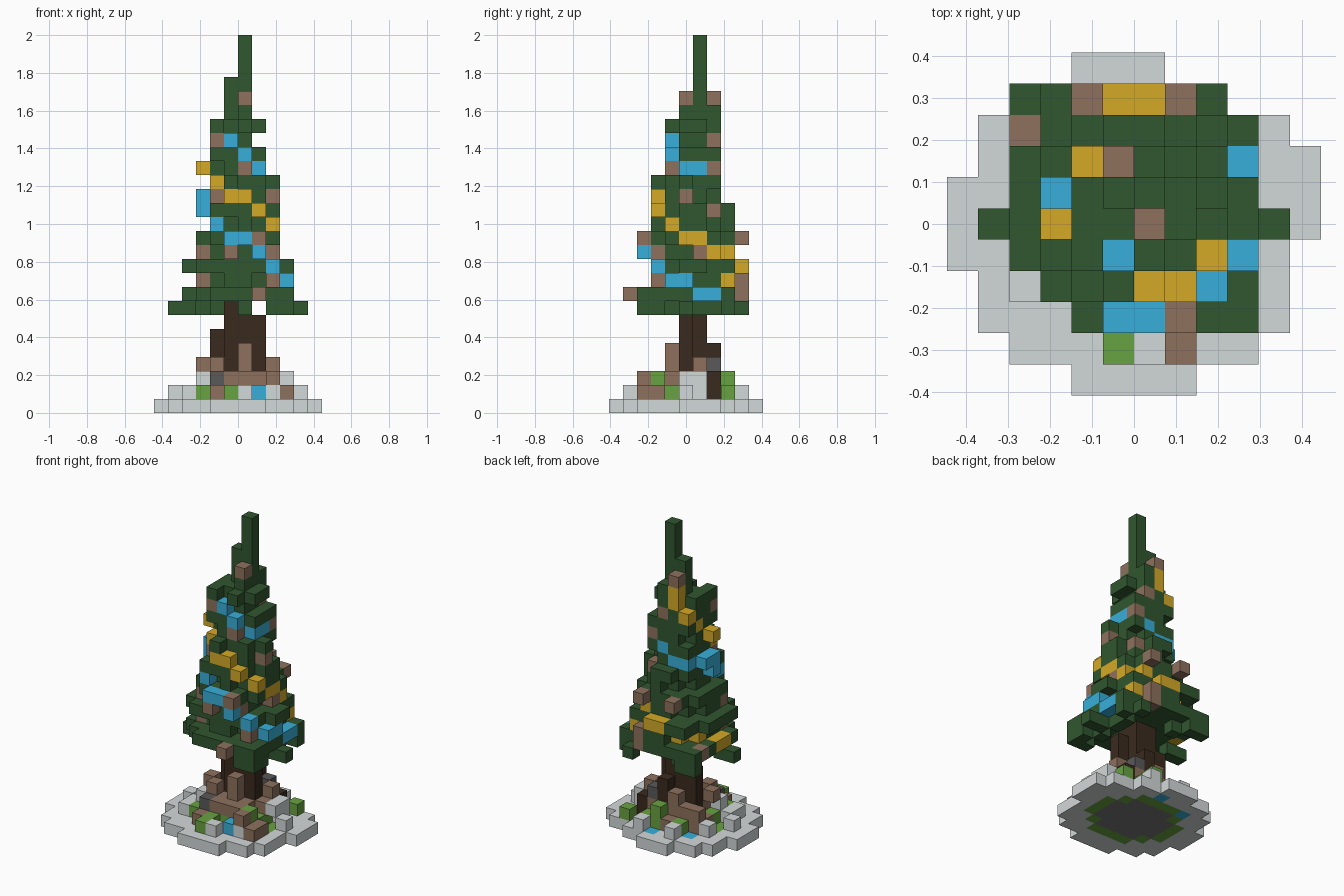
import bpy
import bmesh

default_cube = bpy.data.objects.get("Cube")
if default_cube:
    bpy.data.objects.remove(default_cube, do_unlink=True)

UNIT = 2 / 27                      # edge length of one block
NEIGHBOURS = [(1, 0, 0), (-1, 0, 0), (0, 1, 0), (0, -1, 0), (0, 0, 1), (0, 0, -1)]
blocks = {}                        # block position -> part name


def box(part, xs, ys, zs):
    """Fill an inclusive range of blocks."""
    for x in range(xs[0], xs[-1] + 1):
        for y in range(ys[0], ys[-1] + 1):
            for z in range(zs[0], zs[-1] + 1):
                blocks[x, y, z] = part


def disc(part, level, xs, ys, power=2.5):
    """Fill a rounded layer inside the given extents."""
    rx, ry = (xs[1] + 1 - xs[0]) / 2, (ys[1] + 1 - ys[0]) / 2
    for x in range(xs[0], xs[1] + 1):
        for y in range(ys[0], ys[1] + 1):
            u = abs(x + 0.5 - xs[0] - rx) / rx
            v = abs(y + 0.5 - ys[0] - ry) / ry
            if u ** power + v ** power <= 1:
                blocks[x, y, level] = part


def dots(part, level, *places):
    """Place single blocks on one level."""
    for x, y in places:
        blocks[x, y, level] = part


# Stone slab, given as a span for each row
slab_rows = [(4, 7), (2, 9), (1, 10), (1, 10), (0, 10), (0, 11),
             (0, 11), (1, 11), (1, 10), (2, 8), (4, 6)]
for row, span in enumerate(slab_rows):
    box("stone_base", span, (row,), (0,))
disc("moss", 0, (2, 9), (2, 8), 2)
disc("slab_core", 0, (3, 8), (3, 7))
dots("blue_garland", 0, (3, 8), (6, 9))

# Mound and scattered rocks
disc("moss", 1, (3, 8), (3, 8))
dots("moss", 1, (5, 1), (3, 3), (5, 2), (9, 8))
dots("stone_base", 1, (1, 5), (2, 4), (2, 3), (6, 1), (8, 2), (10, 5), (9, 6),
     (2, 7), (4, 9), (7, 9), (3, 4))
dots("brown_ornaments", 1, (4, 2), (9, 3), (3, 6), (5, 8), (9, 2))
dots("blue_garland", 1, (7, 2))
disc("brown_ornaments", 2, (4, 8), (4, 7))
box("brown_ornaments", (3, 4), (7,), (1, 2))
dots("brown_ornaments", 2, (8, 2), (5, 3), (6, 3), (7, 3))
dots("stone_base", 2, (3, 4), (9, 5), (9, 6))
dots("moss", 2, (8, 3), (6, 8))
dots("dark_soil", 2, (4, 3))
dots("brown_ornaments", 3, (3, 5), (4, 4), (6, 4), (8, 6), (5, 7))
dots("brown_ornaments", 4, (6, 4))

# Trunk with buttress roots
box("trunk", (5, 6), (5, 6), (1, 8))
box("trunk", (4,), (6,), (1, 5))
box("trunk", (7,), (5,), (1, 6))
box("trunk", (6,), (7,), (1, 4))
box("trunk", (8,), (7,), (1, 2))
dots("dark_soil", 3, (7, 7))

# Hanging branch tips
dots("foliage", 7, (1, 5), (2, 5), (9, 5), (10, 5), (8, 2), (9, 2), (2, 9), (3, 9),
     (8, 9), (9, 8), (9, 3), (8, 4), (8, 6), (8, 7), (4, 8), (6, 4))

# Foliage layers from the bottom upward, alternately full and sparse
layers = [((2, 9), (2, 9)), ((3, 8), (3, 9)), ((2, 8), (3, 9)), ((3, 8), (3, 8)),
          ((3, 8), (3, 8)), ((4, 8), (3, 8)), ((4, 7), (3, 8)), ((4, 7), (3, 7)),
          ((4, 7), (4, 7)), ((4, 7), (4, 7)), ((4, 7), (4, 7)), ((4, 6), (4, 7))]
for step, (xs, ys) in enumerate(layers):
    disc("foliage", 8 + step, xs, ys, 1.4 if step % 2 else 2.5)
disc("foliage", 20, (4, 7), (4, 7), 1.5)
for notch in [(2, 8, 10), (7, 9, 10), (8, 5, 11), (7, 4, 18), (5, 4, 20)]:
    del blocks[notch]
dots("foliage", 8, (9, 2), (8, 2), (2, 9), (3, 9), (9, 8), (9, 3))
dots("foliage", 10, (9, 5), (9, 6))
dots("foliage", 14, (8, 6), (8, 5), (4, 3))
dots("foliage", 16, (5, 3), (8, 5))
dots("foliage", 20, (4, 4))
dots("foliage", 21, (5, 6), (6, 5), (6, 6), (6, 7))
box("foliage", (5, 6), (6,), (22, 23))
box("foliage", (6,), (6,), (24, 26))

# Two garlands winding up the tree
blue_path = [(8, [(9, 7), (9, 6)]), (9, [(9, 5), (9, 4)]), (10, [(8, 3)]), (11, [(7, 2)]),
             (12, [(6, 2), (5, 2)]), (13, [(4, 3)]), (14, [(3, 5)]), (15, [(3, 5), (3, 6)]),
             (15, [(4, 7), (5, 7)]), (16, [(6, 7)]), (17, [(7, 6), (7, 5)]), (18, [(6, 4)]),
             (19, [(5, 4)])]
gold_path = [(8, [(2, 5), (2, 6)]), (9, [(3, 7), (4, 8), (8, 8)]), (10, [(5, 9), (6, 9)]),
             (11, [(7, 8), (8, 7)]), (12, [(8, 6), (8, 5)]), (13, [(8, 4)]), (14, [(7, 3)]),
             (15, [(6, 3), (5, 3)]), (16, [(4, 4)]), (17, [(3, 5)]), (18, [(4, 6)]),
             (19, [(4, 7)]), (20, [(5, 7)]), (21, [(5, 7)])]
for part, path in (("blue_garland", blue_path), ("gold_garland", gold_path)):
    for level, places in path:
        dots(part, level, *places)

# Brown ornaments
for level, places in [(8, [(7, 1), (2, 8), (7, 9)]), (9, [(3, 4), (8, 3), (7, 9)]),
                      (11, [(3, 4), (5, 2), (7, 3), (8, 6)]), (12, [(7, 2), (4, 9), (7, 9)]),
                      (14, [(7, 7)]), (15, [(4, 4), (8, 5)]), (17, [(6, 4), (7, 7)]),
                      (19, [(4, 4), (6, 7)]), (22, [(6, 5), (5, 7)])]:
    dots("brown_ornaments", level, *places)

# Part colours
colours = {
    "stone_base": ("pale stone", (0.65, 0.69, 0.69)),
    "slab_core": ("mid grey", (0.18, 0.18, 0.18)),
    "moss": ("moss green", (0.137, 0.36, 0.053)),
    "dark_soil": ("charcoal", (0.1, 0.1, 0.1)),
    "trunk": ("dark bark", (0.042, 0.023, 0.013)),
    "foliage": ("pine green", (0.03, 0.095, 0.028)),
    "blue_garland": ("bright blue", (0.04, 0.43, 0.70)),
    "gold_garland": ("gold", (0.66, 0.40, 0.02)),
    "brown_ornaments": ("warm brown", (0.27, 0.165, 0.11)),
}


def add_face(bm, cell, direction):
    """Add one outward block face."""
    axis = [abs(d) for d in direction].index(1)
    a, b = (axis + 1) % 3, (axis + 2) % 3
    sign = direction[axis]
    corners = []
    for s, t in ((0, 0), (1, 0), (1, 1), (0, 1))[::sign]:
        p = list(cell)
        p[axis] += sign > 0
        p[a] += s
        p[b] += t
        corners.append(bm.verts.new(((p[0] - 6) * UNIT, (p[1] - 5.5) * UNIT, p[2] * UNIT)))
    bm.faces.new(corners)


# One mesh per part, keeping only the exposed block faces
for part, (label, rgb) in colours.items():
    bm = bmesh.new()
    for cell, owner in blocks.items():
        if owner == part:
            for d in NEIGHBOURS:
                if tuple(c + e for c, e in zip(cell, d)) not in blocks:
                    add_face(bm, cell, d)
    bmesh.ops.remove_doubles(bm, verts=bm.verts, dist=UNIT / 100)
    mesh = bpy.data.meshes.new(part)
    bm.to_mesh(mesh)
    bm.free()
    mat = bpy.data.materials.new(label)
    mat.use_nodes = True
    mat.diffuse_color = (*rgb, 1)
    mat.node_tree.nodes["Principled BSDF"].inputs["Base Color"].default_value = (*rgb, 1)
    mesh.materials.append(mat)
    bpy.context.collection.objects.link(bpy.data.objects.new(part, mesh))
